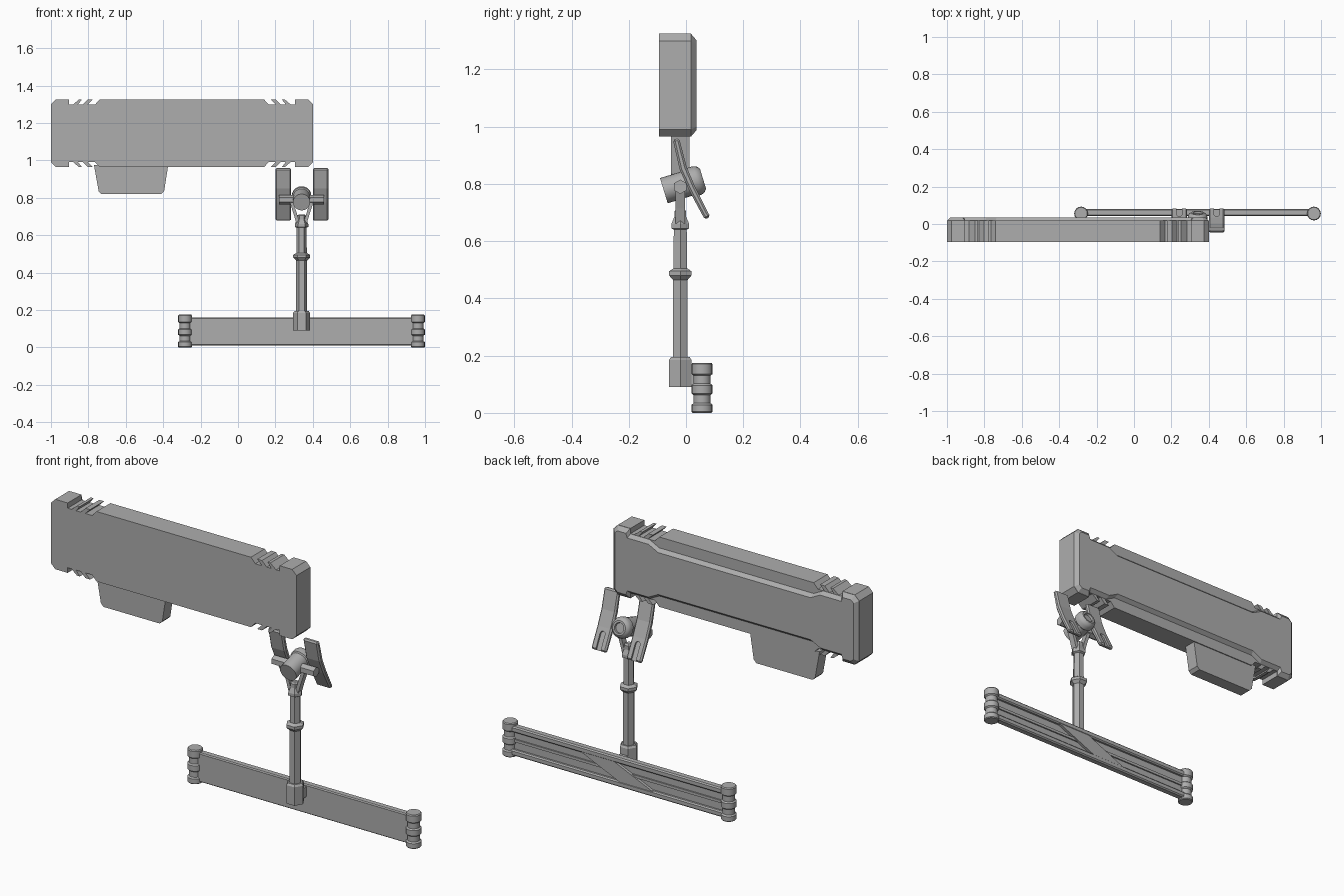
import bpy, bmesh
from math import cos, sin, pi, radians
from mathutils import Vector, Matrix

old = bpy.data.objects.get("Cube")
if old:
    bpy.data.objects.remove(old)

grey = bpy.data.materials.new("neutral grey")
grey.use_nodes = True
colour = (0.42, 0.42, 0.42, 1)
grey.diffuse_color = colour
grey.node_tree.nodes["Principled BSDF"].inputs["Base Color"].default_value = colour


def loft(name, loops):
    """Closed solid through loops that share one point count."""
    bm = bmesh.new()
    rows = [[bm.verts.new(p) for p in loop] for loop in loops]
    n = len(rows[0])
    for a, b in zip(rows, rows[1:]):
        for i in range(n):
            j = (i + 1) % n
            bm.faces.new((a[i], a[j], b[j], b[i]))
    bm.faces.new(rows[0])
    bm.faces.new(rows[-1])
    bmesh.ops.recalc_face_normals(bm, faces=bm.faces)
    mesh = bpy.data.meshes.new(name)
    bm.to_mesh(mesh)
    bm.free()
    mesh.materials.append(grey)
    ob = bpy.data.objects.new(name, mesh)
    bpy.context.collection.objects.link(ob)
    return ob


def slab(name, outline, y0, y1):
    """Outline in x and z, extruded along y."""
    return loft(name, [[(x, y, z) for x, z in outline] for y in (y0, y1)])


def turned(name, profile, sides, place, smooth=False):
    """Profile of (radius, height) turned about the local z axis."""
    ring = [2 * pi * i / sides for i in range(sides)]
    ob = loft(name, [[place @ Vector((r * cos(t), r * sin(t), h)) for t in ring] for r, h in profile])
    if smooth:
        bpy.ops.object.select_all(action="DESELECT")
        ob.select_set(True)
        bpy.context.view_layer.objects.active = ob
        bpy.ops.object.shade_smooth_by_angle(angle=radians(35))
    return ob


def bevel(ob, width, segments=1):
    m = ob.modifiers.new("bevel", "BEVEL")
    m.width, m.segments, m.limit_method = width, segments, "ANGLE"
    return ob


def four_way(quarter):
    """Mirror a quarter outline into the whole one, centred on the case."""
    half = quarter + [(u, -h) for u, h in reversed(quarter)]
    whole = half + [(-u, h) for u, h in reversed(half)]
    return [(u - 0.3, h + 1.145) for u, h in whole]


# Case: long box with slanted teeth cut through the top and bottom edges
H, F = 0.18, 0.153
teeth = [(0.44, H), (0.465, F), (0.503, F), (0.476, H), (0.503, H), (0.53, F), (0.556, F),
         (0.535, H), (0.551, H), (0.583, F), (0.604, F), (0.604, H), (0.675, H), (0.7, 0.155)]
slab("case_body", four_way(teeth), -0.095, 0.018)

# Raised back panel with sloped edges, narrower in the middle
base = [(0.44, 0.125), (0.495, F), (0.604, F), (0.604, H), (0.675, H), (0.7, 0.155)]
top = [(0.434, 0.108), (0.489, 0.136), (0.61, 0.136), (0.618, 0.158), (0.665, 0.158), (0.68, 0.145)]
loft("case_back_panel", [[(x, y, z) for x, z in four_way(q)]
                         for q, y in ((base, 0.017), (top, 0.036))])

# Tab under the case
slab("case_tab", [(-0.77, 0.975), (-0.745, 0.835), (-0.73, 0.82), (-0.41, 0.82),
                  (-0.395, 0.835), (-0.373, 0.975)], -0.052, 0.013)

# Hexagonal pole with socket and collars
PX, PY = 0.34, -0.02
stand = Matrix.Translation((PX, PY, 0))
turned("pole", [(0.045, 0.09), (0.045, 0.185), (0.038, 0.195), (0.03, 0.195), (0.03, 0.465),
                (0.045, 0.48), (0.045, 0.495), (0.028, 0.505), (0.026, 0.64), (0.036, 0.645),
                (0.036, 0.66), (0.024, 0.685), (0.024, 0.705), (0.014, 0.712)], 6, stand)

# Fork arms reaching up to the cross rod
for side in (-1, 1):
    loft("fork_arm", [[(PX + side * (x + dx), PY + dy, z)
                       for dx, dy in ((-0.009, -0.016), (0.009, -0.016), (0.009, 0.016), (-0.009, 0.016))]
                      for x, z in ((0.018, 0.66), (0.034, 0.715), (0.062, 0.8))])

# Cross rod
rod = Matrix.Translation((PX, PY, 0.79)) @ Matrix.Rotation(pi / 2, 4, "Y")
turned("cross_rod", [(0.025, -0.12), (0.025, 0.12)], 6, rod)

# Tilted barrel with a rounded back rim and a sunken centre
barrel = Matrix.Translation((PX, PY, 0.794)) @ Matrix.Rotation(radians(-73), 4, "X")
turned("barrel", [(0.046, -0.06), (0.046, 0.035), (0.052, 0.04), (0.052, 0.062), (0.047, 0.075),
                  (0.036, 0.083), (0.026, 0.083), (0.024, 0.073)], 20, barrel, True)

# Two bent clamp plates, each with a slot at the lower back end
front_line = [(-0.046, 0.955), (-0.022, 0.85), (0.012, 0.775), (0.066, 0.675)]
back_line = [(0.085, 0.685), (0.034, 0.785), (0.002, 0.86), (-0.024, 0.96)]
section = front_line + back_line
for name, x in (("right_clamp_plate", 0.242), ("left_clamp_plate", 0.442)):
    plate = loft(name, [[(x + dx, y, z) for y, z in section] for dx in (-0.042, 0.042)])
    tilt = Matrix.Translation((x, 0.078, 0.698)) @ Matrix.Rotation(radians(27), 4, "X")
    slot = [(0.014 * cos(pi * i / 6), 0.065 + 0.014 * sin(pi * i / 6)) for i in range(7)]
    slot += [(-0.014, -0.05), (0.014, -0.05)]
    cutter = loft("slot_cutter", [[tilt @ Vector((u, d, v)) for u, v in slot] for d in (-0.009, 0.04)])
    cutter.hide_render = True
    cutter.hide_viewport = True
    cutter.display_type = "WIRE"
    bevel(plate, 0.007)
    cut = plate.modifiers.new("slot", "BOOLEAN")
    cut.operation, cut.object, cut.solver = "DIFFERENCE", cutter, "EXACT"

# Base bar: thin plate, edge rails and a diagonal brace across the back
X0, X1 = -0.283, 0.962


def rect(x0, x1, z0, z1):
    return [(x0, z0), (x1, z0), (x1, z1), (x0, z1)]


slab("base_plate", rect(X0, X1, 0.015, 0.155), 0.042, 0.064)
for name, z0, z1 in (("lower_rail", 0.01, 0.04), ("upper_rail", 0.13, 0.16)):
    bevel(slab(name, rect(X0, X1, z0, z1), 0.042, 0.08), 0.006)
slab("base_middle_rib", rect(X0, X1, 0.078, 0.092), 0.05, 0.071)
slab("diagonal_brace", [(PX - 0.22, 0.03), (PX - 0.03, 0.03), (PX + 0.22, 0.14), (PX + 0.03, 0.14)],
     0.05, 0.078)
slab("socket_mount", rect(PX - 0.022, PX + 0.022, 0.1, 0.15), -0.01, 0.05)

# Ringed caps on both ends of the bar
R, W = 0.037, 0.03
rings = [(0.033, 0), (R, 0.004), (R, 0.028), (W, 0.034), (W, 0.062), (R, 0.068), (R, 0.096),
         (W, 0.102), (W, 0.13), (R, 0.136), (R, 0.17), (0.033, 0.175)]
for name, x in (("right_end_cap", X0), ("left_end_cap", X1)):
    turned(name, rings, 16, Matrix.Translation((x, 0.056, 0)), True)
